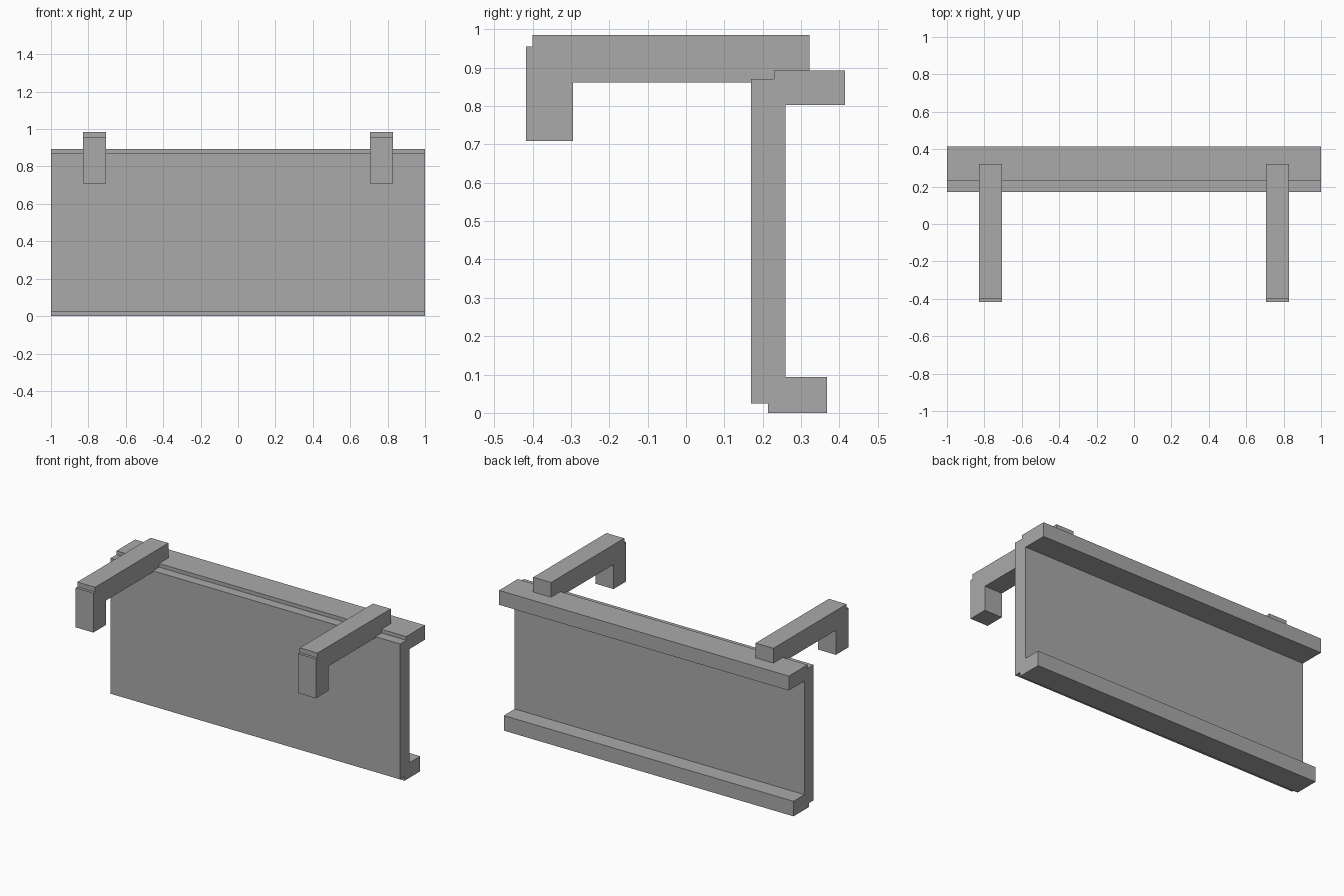
import bpy
import bmesh

if "Cube" in bpy.data.objects:
    bpy.data.objects.remove(bpy.data.objects["Cube"], do_unlink=True)

grey = bpy.data.materials.new("plain_grey")
grey.use_nodes = True
colour = (0.4, 0.4, 0.4, 1)
grey.diffuse_color = colour
grey.node_tree.nodes["Principled BSDF"].inputs["Base Color"].default_value = colour


def box(name, x, y, z):
    """Flat-faced box from its (min, max) range on each axis."""
    bm = bmesh.new()
    bmesh.ops.create_cube(bm, size=1)
    for v in bm.verts:
        v.co = [r[0] if c < 0 else r[1] for c, r in zip(v.co, (x, y, z))]
    mesh = bpy.data.meshes.new(name)
    bm.to_mesh(mesh)
    bm.free()
    mesh.materials.append(grey)
    obj = bpy.data.objects.new(name, mesh)
    bpy.context.collection.objects.link(obj)
    return obj


# Upright panel with a rail along its upper and lower back edges
full = (-1, 1)
box("panel", full, (0.17, 0.26), (0.025, 0.87))
box("top_rail", full, (0.23, 0.415), (0.803, 0.893))
box("bottom_rail", full, (0.214, 0.368), (0, 0.094))

# Pair of arms reaching forward, each with a downturned hook
for side, x in (("left", (0.706, 0.829)), ("right", (-0.829, -0.706))):
    box(side + "_arm", x, (-0.4, 0.322), (0.862, 0.985))
    box(side + "_hook", x, (-0.417, -0.294), (0.709, 0.955))
